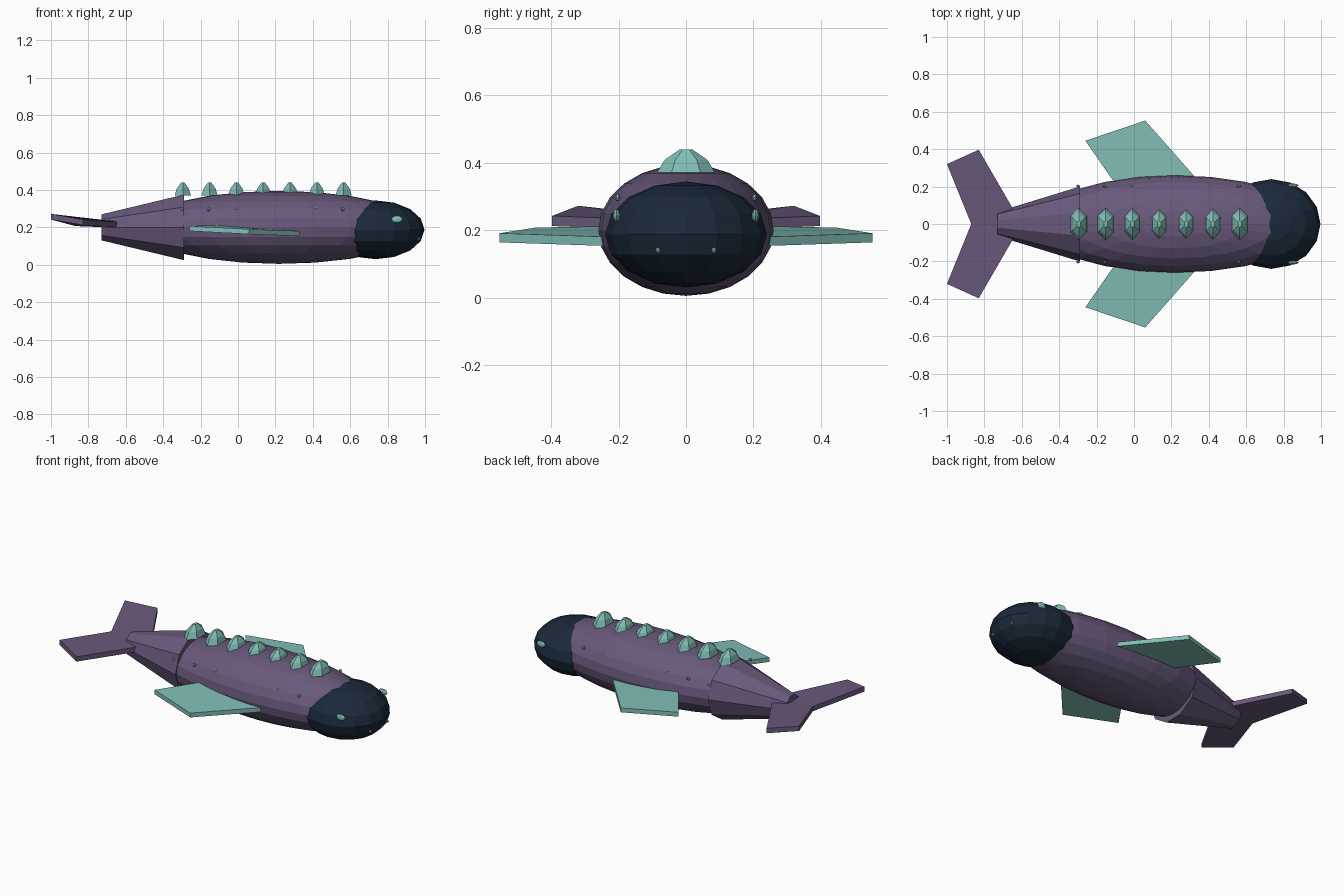
import bpy, bmesh, math
from mathutils import Matrix, Vector

if "Cube" in bpy.data.objects:
    bpy.data.objects.remove(bpy.data.objects["Cube"])


def material(name, rgb):
    m = bpy.data.materials.new(name)
    m.diffuse_color = (*[(c / 255) ** 2.2 for c in rgb], 1)
    m.use_nodes = True
    m.node_tree.nodes["Principled BSDF"].inputs["Base Color"].default_value = m.diffuse_color
    return m


PURPLE = material("dusky purple", (104, 89, 122))
NAVY = material("dark navy", (32, 45, 60))
TEAL = material("pale teal", (128, 188, 180))


def finish(name, bm, mat):
    bmesh.ops.recalc_face_normals(bm, faces=bm.faces)
    mesh = bpy.data.meshes.new(name)
    bm.to_mesh(mesh)
    bm.free()
    mesh.materials.append(mat)
    obj = bpy.data.objects.new(name, mesh)
    bpy.context.collection.objects.link(obj)
    return obj


def ellipsoid(name, centre, radii, seg, rings, mat):
    bm = bmesh.new()
    m = Matrix.Translation(centre) @ Matrix.Diagonal((*radii, 1))
    bmesh.ops.create_uvsphere(bm, u_segments=seg, v_segments=rings, radius=1, matrix=m)
    return finish(name, bm, mat)


def loft(name, rings, mat):
    """Skin a list of point rings and cap both ends."""
    bm = bmesh.new()
    loops = [[bm.verts.new(p) for p in r] for r in rings]
    n = len(loops[0])
    for a, b in zip(loops, loops[1:]):
        for i in range(n):
            j = (i + 1) % n
            bm.faces.new((a[i], a[j], b[j], b[i]))
    bm.faces.new(loops[0])
    bm.faces.new(loops[-1])
    return finish(name, bm, mat)


def slab(name, pts, thick, side, mat):
    """Thin plate whose outline is mirrored across y by side."""
    rings = [[(x, y * side, z + dz) for x, y, z in pts]
             for dz in (-thick / 2, thick / 2)]
    return loft(name, rings, mat)


# Body and head
ellipsoid("body", (0.22, 0, 0.2), (0.75, 0.26, 0.195), 24, 12, PURPLE)
ellipsoid("head", (0.735, 0, 0.187), (0.262, 0.24, 0.157), 16, 8, NAVY)

# Tapered tail stem
angles = [math.tau * i / 10 for i in range(10)]
loft("tail_stem",
     [[(x, ry * math.cos(a), 0.2 + rz * math.sin(a)) for a in angles]
      for x, ry, rz in ((-0.29, 0.2, 0.184), (-0.73, 0.065, 0.073))], PURPLE)

# Row of faceted back ridges
for i in range(7):
    cx = -0.295 + 0.1433 * i
    rings = [[(cx + 0.05 * r * math.sin(math.tau * k / 6),
               0.086 * r * math.cos(math.tau * k / 6), z) for k in range(6)]
             for r, z in ((1, 0.37), (0.74, 0.408), (0.22, 0.439))]
    loft(f"back_ridge_{i + 1}", rings, TEAL)

# Paired parts
for side, label in ((1, "left"), (-1, "right")):
    slab(f"{label}_side_fin",
         [(-0.26, 0.445, 0.194), (0.06, 0.553, 0.177),
          (0.46, 0.1, 0.162), (-0.02, 0.1, 0.2)], 0.027, side, TEAL)
    slab(f"{label}_tail_fluke",
         [(-1.0, 0.32, 0.257), (-0.83, 0.397, 0.227),
          (-0.6, 0, 0.211), (-0.87, 0, 0.222)], 0.03, side, PURPLE)
    ellipsoid(f"{label}_eye", (0.85, 0.206 * side, 0.243),
              (0.03, 0.011, 0.02), 8, 6, TEAL)
    ellipsoid(f"{label}_nose_spot", (0.966, 0.083 * side, 0.14),
              (0.009, 0.008, 0.009), 6, 4, TEAL)
    # Small spots along the flank
    for i in range(7):
        ellipsoid(f"{label}_flank_spot_{i + 1}",
                  (-0.3 + 0.1433 * i, 0.203 * side, 0.297),
                  (0.01, 0.008, 0.011), 6, 4, TEAL)
